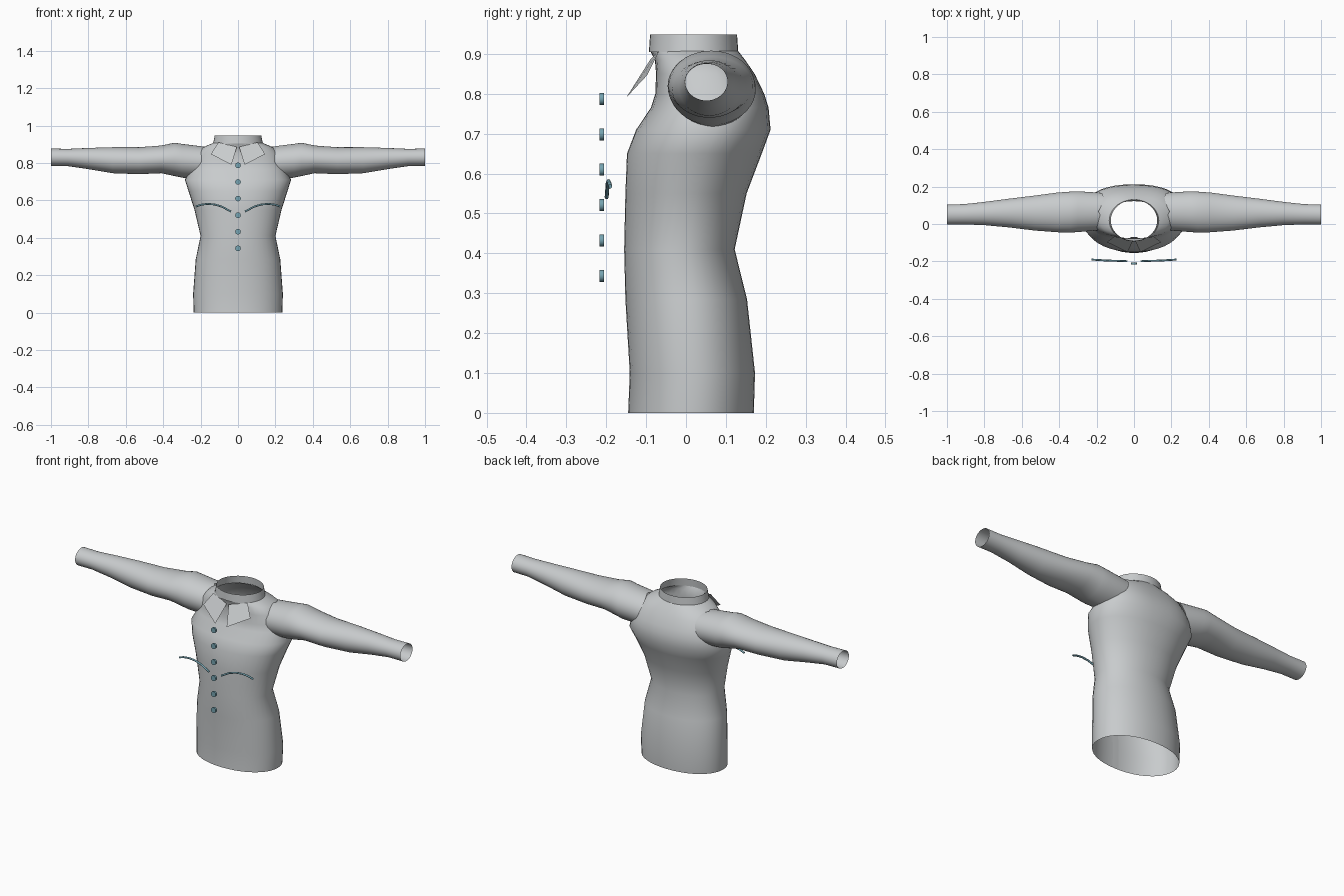
import bpy, bmesh, math
from mathutils import Vector

cube = bpy.data.objects.get("Cube")
if cube:
    bpy.data.objects.remove(cube, do_unlink=True)


def material(name, rgb):
    m = bpy.data.materials.new(name)
    m.use_nodes = True
    m.diffuse_color = (*rgb, 1)
    m.node_tree.nodes["Principled BSDF"].inputs["Base Color"].default_value = (*rgb, 1)
    return m


CLOTH = material("pale grey cloth", (0.58, 0.60, 0.61))
TRIM = material("blue trim", (0.18, 0.37, 0.44))
SIDES = 40


def finish(name, bm, mat, smooth=True):
    mesh = bpy.data.meshes.new(name)
    bm.to_mesh(mesh)
    bm.free()
    mesh.materials.append(mat)
    ob = bpy.data.objects.new(name, mesh)
    bpy.context.collection.objects.link(ob)
    if smooth:
        bpy.ops.object.select_all(action='DESELECT')
        ob.select_set(True)
        bpy.context.view_layer.objects.active = ob
        bpy.ops.object.shade_smooth_by_angle(angle=math.radians(50))
    return ob


def loft(name, rings, mat, closed=True):
    """Skin a list of point rings into an open-ended tube or strip."""
    bm = bmesh.new()
    rows = [[bm.verts.new(p) for p in ring] for ring in rings]
    n = len(rows[0])
    for a, b in zip(rows, rows[1:]):
        for i in range(n if closed else n - 1):
            j = (i + 1) % n
            bm.faces.new((a[i], a[j], b[j], b[i]))
    return finish(name, bm, mat)


def angles():
    return [2 * math.pi * i / SIDES for i in range(SIDES)]


def power(v, e):
    return math.copysign(abs(v) ** e, v)


def body_ring(z, half, front, back, squareness=2):
    e, mid, depth = 2 / squareness, (front + back) / 2, (back - front) / 2
    return [(half * power(math.cos(a), e), mid + depth * power(math.sin(a), e), z)
            for a in angles()]


# Body: height, half width, front, back, squareness
body = [
    (0, .237, -.145, .17, 2.1), (.1, .24, -.141, .173, 2.1),
    (.285, .226, -.152, .153, 2.1), (.41, .20, -.155, .122, 2.1),
    (.55, .233, -.152, .152, 2.1), (.65, .265, -.148, .19, 2.2),
    (.71, .284, -.125, .212, 2.3), (.765, .255, -.088, .207, 2.5),
    (.80, .238, -.077, .196, 2.6), (.85, .222, -.075, .172, 2.5),
    (.885, .185, -.078, .148, 2.3), (.908, .13, -.09, .13, 2),
]
loft("shirt_body", [body_ring(*r) for r in body], CLOTH)

# Collar stand
loft("collar_stand", [body_ring(.905, .133, -.093, .131),
                      body_ring(.948, .124, -.09, .128)], CLOTH)

# Overlapping placket behind the front
loft("inner_placket", [[(-.018, r[2] + .005, r[0]), (.018, r[2] + .005, r[0])]
                       for r in body[:-2]], CLOTH, closed=False)

# Sleeves: distance out, back to front, bottom to top
sleeve = [
    (.30, -.043, .175, .722, .902), (.34, -.046, .173, .73, .908),
    (.41, -.044, .168, .745, .893), (.53, -.035, .152, .74, .884),
    (.67, -.018, .135, .745, .884), (.80, -.006, .118, .767, .88),
    (.91, -.002, .106, .783, .875), (1, -.002, .104, .783, .877),
]


def sleeve_rings(side):
    # The shoulder seam leans in at the top and bows around the body
    rings = [[(side * (.235 - .045 * math.sin(a) - .055 * abs(math.cos(a))),
               .067 + .1 * math.cos(a), .803 + .085 * math.sin(a)) for a in angles()]]
    for x, y0, y1, z0, z1 in sleeve:
        rings.append([(side * x, (y0 + y1) / 2 + (y1 - y0) / 2 * math.cos(a),
                       (z0 + z1) / 2 + (z1 - z0) / 2 * math.sin(a)) for a in angles()])
    return rings if side < 0 else [r[::-1] for r in rings]


# Parts mirrored on each side
for label, side in (("left", 1), ("right", -1)):
    loft(label + "_sleeve", sleeve_rings(side), CLOTH)

    # Collar point, a single flat flap
    bm = bmesh.new()
    corners = [(.105, -.066, .91), (.006, -.09, .885), (.035, -.15, .79), (.145, -.097, .847)]
    bm.faces.new([bm.verts.new((side * x, y, z)) for x, y, z in corners][::side])
    finish(label + "_collar_point", bm, CLOTH, smooth=False)

    # Curved chest piping, a thin tube swept along an arc
    path = [Vector((side * x, y, z)) for x, y, z in
            [(.038, -.199, .54), (.085, -.197, .566), (.125, -.196, .578),
             (.165, -.194, .581), (.2, -.192, .576), (.226, -.19, .567)]]
    rings = []
    for i, p in enumerate(path):
        t = (path[min(i + 1, len(path) - 1)] - path[max(i - 1, 0)]).normalized()
        out = Vector((0, -1, 0))
        up = t.cross(out).normalized()
        rings.append([p + .005 * (out * math.cos(k * math.pi / 4) + up * math.sin(k * math.pi / 4))
                      for k in range(8)])
    loft(label + "_chest_piping", rings if side < 0 else [r[::1] for r in rings], TRIM)

# Row of buttons
for i in range(6):
    bm = bmesh.new()
    bmesh.ops.create_cone(bm, cap_ends=True, segments=20, radius1=.015, radius2=.015, depth=.011)
    for v in bm.verts:
        x, y, z = v.co
        v.co = (x, -.211 + z, .787 - i * .0887 - y)
    bmesh.ops.recalc_face_normals(bm, faces=bm.faces)
    finish("button_%d" % (i + 1), bm, TRIM)
